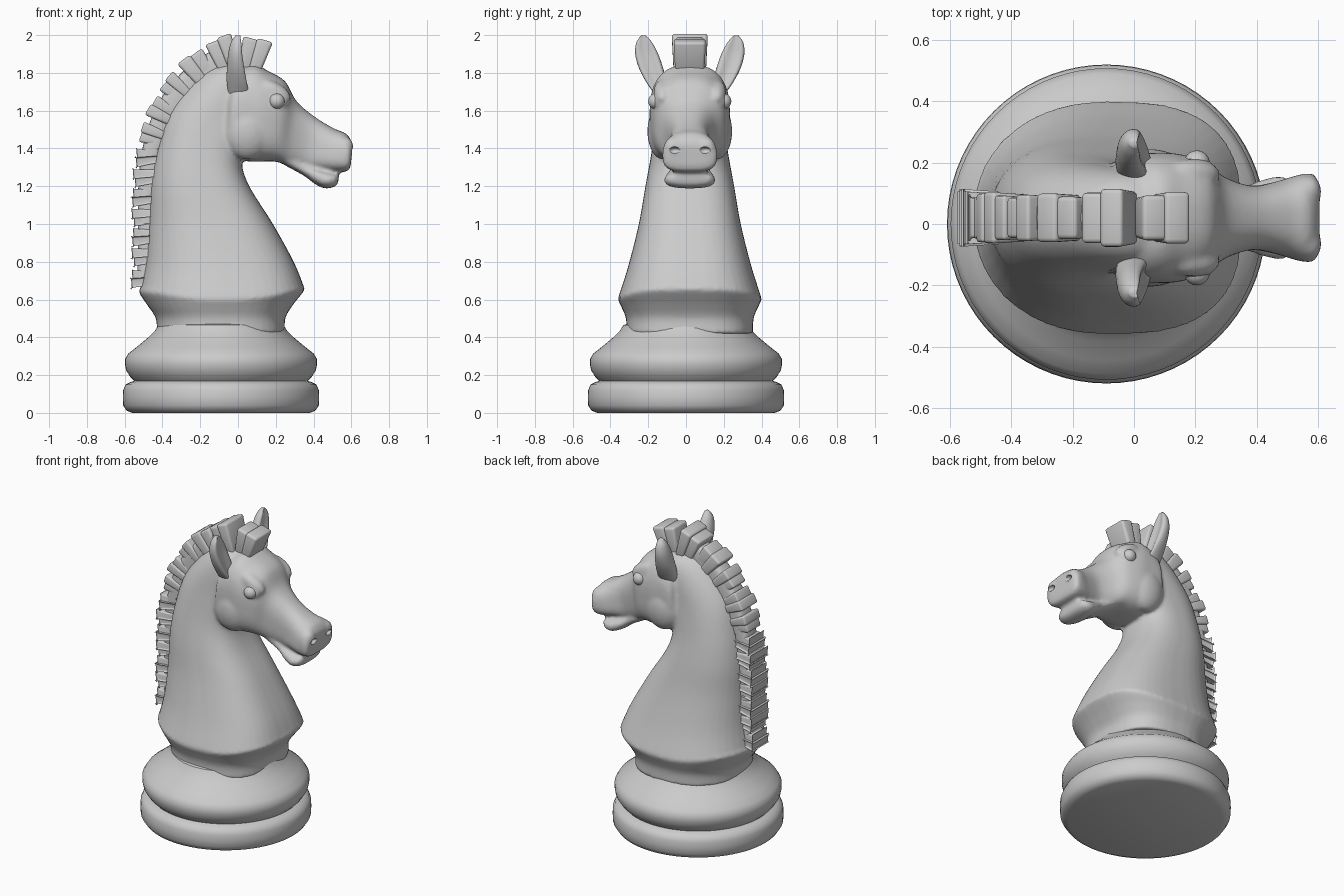
import bpy, bmesh, math
from mathutils import Vector, Matrix

if "Cube" in bpy.data.objects:
    bpy.data.objects.remove(bpy.data.objects["Cube"])

CY = 0.02   # the sculpted part sits slightly off the base centre


def catmull(p0, p1, p2, p3, t):
    return [0.5 * (2 * b + (c - a) * t + (2 * a - 5 * b + 4 * c - d) * t * t
                   + (3 * b - a - 3 * c + d) * t ** 3) for a, b, c, d in zip(p0, p1, p2, p3)]


def loft(bm, keys, n=2.3, nb=None, steps=5, count=44, dent=0.0):
    """Smooth skin through rings: (ax, az, bx, bz, half width, side sag, centre y).
    n and nb set how square the b side and the a side of each ring are."""
    nb = nb or n
    keys = [list(k) + [0.0] * (7 - len(k)) for k in keys]
    pad = [keys[0]] + keys + [keys[-1]]
    rows = [catmull(*pad[i:i + 4], s / steps) for i in range(len(keys) - 1) for s in range(steps)]
    rows.append(keys[-1])
    rings = []
    for ax, az, bx, bz, hw, sag, cy in rows:
        mid, half = Vector(((ax + bx) / 2, (az + bz) / 2)), Vector(((bx - ax) / 2, (bz - az) / 2))
        ring = []
        for i in range(count):
            a = 2 * math.pi * i / count
            c, s = math.cos(a), math.sin(a)
            e = 2 / (n if c > 0 else nb)
            u = math.copysign(abs(c) ** e, c) - dent * max(0, c) ** 3
            v = math.copysign(abs(s) ** e, s)
            p = mid + half * u
            ring.append(bm.verts.new((p.x, CY + cy + hw * v, p.y - sag * v ** 4)))
        rings.append(ring)
    for r, q in zip(rings, rings[1:]):
        for i in range(count):
            j = (i + 1) % count
            bm.faces.new((r[i], r[j], q[j], q[i]))
    bm.faces.new(rings[0])
    bm.faces.new(rings[-1])


def ball(bm, x, y, z, sx, sy, sz, tilt=0.0):
    m = (Matrix.Translation((x, CY + y, z)) @ Matrix.Rotation(tilt, 4, 'Y')
         @ Matrix.Diagonal((sx, sy, sz, 1)))
    bmesh.ops.create_uvsphere(bm, u_segments=24, v_segments=14, radius=1, matrix=m)


def finish(bm, name, angle=40):
    bmesh.ops.recalc_face_normals(bm, faces=bm.faces)
    me = bpy.data.meshes.new(name)
    bm.to_mesh(me)
    bm.free()
    ob = bpy.data.objects.new(name, me)
    bpy.context.collection.objects.link(ob)
    bpy.ops.object.select_all(action='DESELECT')
    ob.select_set(True)
    bpy.context.view_layer.objects.active = ob
    bpy.ops.object.shade_smooth_by_angle(angle=math.radians(angle))
    return ob


# Turned base
profile = [(0, 0), (.47, 0), (.5, .012), (.518, .04), (.52, .08), (.518, .12), (.505, .15), (.48, .163),
           (.46, .17), (.48, .19), (.502, .225), (.508, .255), (.508, .285), (.49, .315), (.445, .35),
           (.385, .4), (.35, .435), (.332, .465), (.3, .475), (0, .475)]
bm = bmesh.new()
vs = [bm.verts.new((r, 0, z)) for r, z in profile]
es = [bm.edges.new(p) for p in zip(vs, vs[1:])]
bmesh.ops.spin(bm, geom=vs + es, cent=(0, 0, 0), axis=(0, 0, 1), angle=2 * math.pi, steps=72)
bmesh.ops.remove_doubles(bm, verts=bm.verts, dist=1e-4)
bmesh.ops.translate(bm, verts=bm.verts, vec=(-.09, 0, 0))
finish(bm, "base")

# Neck with flared collar
bm = bmesh.new()
loft(bm, [(-.43, .42, .25, .42, .335), (-.435, .5, .25, .5, .338), (-.48, .57, .29, .57, .362, .01),
          (-.525, .64, .35, .648, .38, .045), (-.515, .668, .347, .672, .374, .045),
          (-.49, .8, .295, .8, .325, .02), (-.475, 1, .185, 1, .27), (-.465, 1.2, .06, 1.2, .235),
          (-.43, 1.4, .02, 1.33, .205), (-.36, 1.6, .05, 1.45, .18), (-.21, 1.78, .06, 1.5, .165),
          (-.08, 1.85, .08, 1.6, .15), (.05, 1.84, .1, 1.65, .13)], n=2.8, nb=2.15)
# Head and upper muzzle
loft(bm, [(-.04, 1.74, -.065, 1.44, .18), (-.01, 1.8, -.045, 1.385, .207), (.08, 1.845, .04, 1.335, .212),
          (.16, 1.81, .11, 1.33, .21), (.25, 1.755, .2, 1.33, .185), (.31, 1.65, .27, 1.305, .135),
          (.41, 1.565, .35, 1.285, .105), (.51, 1.505, .43, 1.285, .118), (.57, 1.48, .525, 1.275, .142),
          (.6, 1.44, .58, 1.28, .14), (.606, 1.41, .597, 1.31, .1)], n=3.2, nb=2.5)
# Lower jaw and lip
loft(bm, [(.27, 1.38, .25, 1.31, .11), (.36, 1.32, .35, 1.255, .105), (.43, 1.292, .41, 1.21, .125),
          (.49, 1.275, .465, 1.188, .135), (.525, 1.27, .515, 1.2, .115), (.535, 1.255, .53, 1.22, .07)], n=2.6)
for s in (-1, 1):
    ball(bm, .05, s * .14, 1.49, .13, .085, .15)           # cheek
    ball(bm, .19, s * .142, 1.7, .1, .05, .05, .5)         # brow
    ball(bm, .2, s * .155, 1.65, .065, .045, .055)         # eyelid
    ball(bm, .57, s * .085, 1.405, .042, .053, .055)       # nostril flare
body = finish(bm, "head_and_neck")
bm = bmesh.new()
for s in (-1, 1):
    ball(bm, .612, s * .08, 1.39, .028, .03, .018)
cutter = finish(bm, "nostril_cutter")
cutter.hide_render = True
bpy.context.view_layer.objects.active = body
rm = body.modifiers.new("fuse", 'REMESH')
rm.mode, rm.voxel_size, rm.use_smooth_shade = 'VOXEL', .0125, True
sm = body.modifiers.new("soften", 'SMOOTH')
sm.factor, sm.iterations = .5, 4
bo = body.modifiers.new("nostrils", 'BOOLEAN')
bo.operation, bo.object = 'DIFFERENCE', cutter
for m in ("fuse", "soften", "nostrils"):
    bpy.ops.object.modifier_apply(modifier=m)
bpy.data.objects.remove(cutter)

# Ears and eyes
for s, side in ((-1, "right"), (1, "left")):
    bm = bmesh.new()
    loft(bm, [(-.05, 1.68, .1, 1.69, .045, 0, s * .14), (-.06, 1.76, .088, 1.74, .055, 0, s * .175),
              (-.058, 1.83, .068, 1.82, .064, 0, s * .205), (-.052, 1.9, .05, 1.9, .061, 0, s * .228),
              (-.038, 1.96, .038, 1.96, .042, 0, s * .241), (-.015, 1.997, .022, 1.997, .014, 0, s * .245)],
         n=2, count=28, dent=.7)
    finish(bm, "ear_" + side, 60)
    bm = bmesh.new()
    ball(bm, .205, s * .178, 1.65, .042, .042, .042)
    finish(bm, "eye_" + side, 60)

# Mane: a core ridge with flared tufts standing on it (inner x, z, outer x, z, half length)
tufts = [(-.03, 1.78, -.108, 1.985, .075), (-.13, 1.72, -.26, 1.893, .078), (-.24, 1.64, -.385, 1.762, .062),
         (-.32, 1.55, -.463, 1.632, .062), (-.37, 1.44, -.515, 1.49, .055)]
tufts += [(-.41, z, -.56 + max(0, z - 1.2) * .12 - max(0, .75 - z) * .2, z - .012, .047)
          for z in (1.36, 1.255, 1.15, 1.045, .94, .835, .72)]
bm = bmesh.new()
loft(bm, [(a, b, a + (c - a) * .8, b + (d - b) * .8, .066) for a, b, c, d, w in tufts], n=4, steps=4, count=24)
finish(bm, "mane_core")


def tuft(bm, ix, iz, ox, oz, half, wide, flip=False):
    """Two bevelled wedges side by side, the second a little smaller."""
    out = Vector((ox - ix, 0, oz - iz))
    along = Vector((out.z, 0, -out.x)).normalized()
    for k, (reach, w) in enumerate(((1.0, wide), (.95, wide * .87))):
        c = bmesh.ops.create_cube(bm, size=2)["verts"]
        for v in c:
            top = v.co.z > 0
            lo, hi = ((-.08, 1), (-1, .08))[k if not flip else 1 - k]
            t = (hi if v.co.x > 0 else lo) * half * (1 if top else .72)
            p = Vector((ix, CY, iz)) + out * (reach if top else .1) + along * t
            v.co = p + Vector((0, math.copysign(w * (1 if top else .9), v.co.y), 0))
        edges = list({e for v in c for e in v.link_edges})
        bmesh.ops.bevel(bm, geom=edges, offset=.2 * half, segments=3, profile=.5, affect='EDGES')


bm = bmesh.new()
for i, t in enumerate(tufts):
    tuft(bm, *t, (.095 if i == 0 else .084 - .004 * (i % 3)), i % 2 == 1)
finish(bm, "mane_tufts", 50)
bm = bmesh.new()
tuft(bm, .05, 1.78, .108, 1.983, .08, .085)
finish(bm, "forelock", 50)
